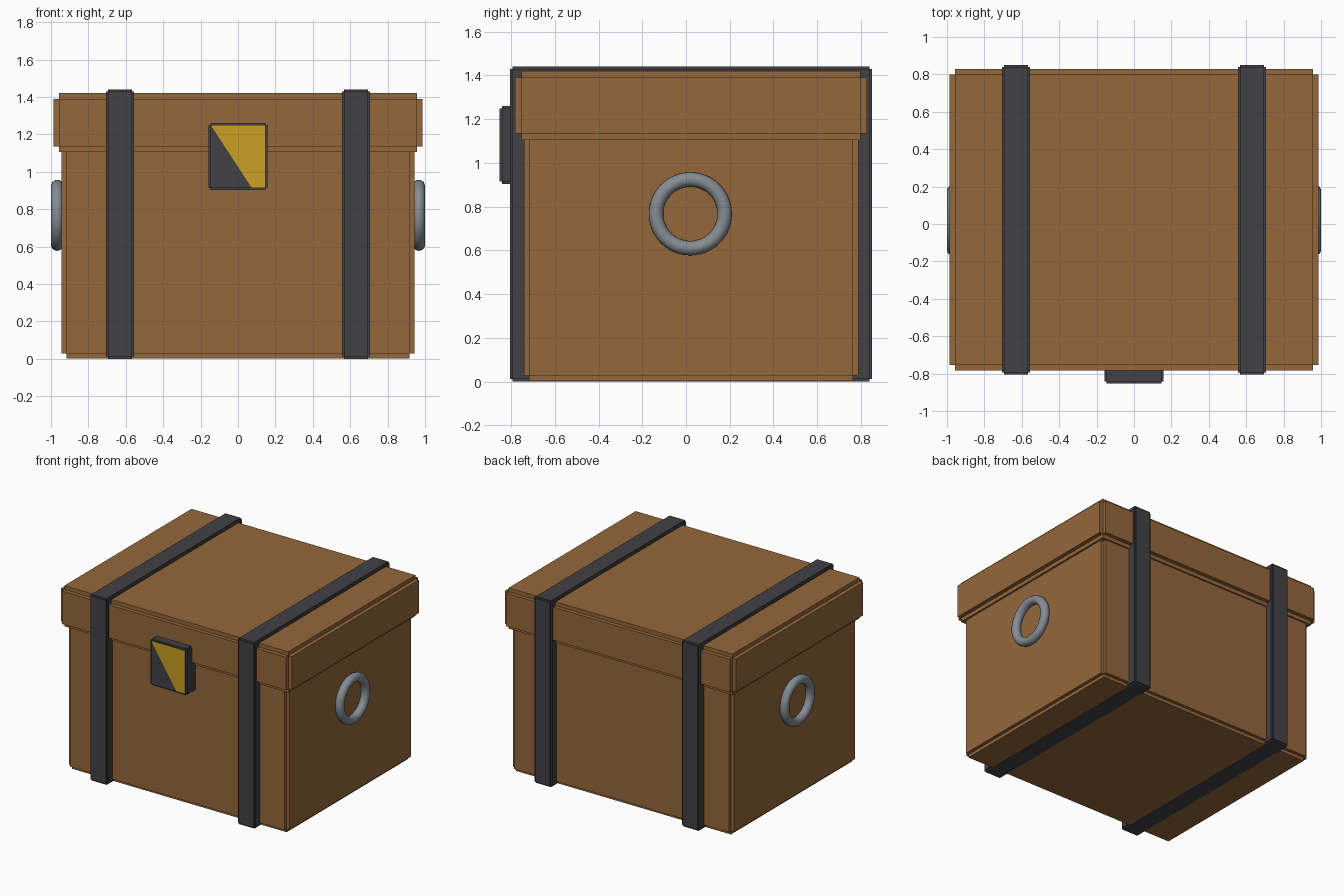
import bpy
import bmesh
import math
from mathutils import Vector

if "Cube" in bpy.data.objects:
    bpy.data.objects.remove(bpy.data.objects["Cube"])

YC = 0.023  # centre line of the chest in depth


def material(name, rgb):
    m = bpy.data.materials.new(name)
    m.diffuse_color = (*rgb, 1.0)
    m.use_nodes = True
    m.node_tree.nodes["Principled BSDF"].inputs["Base Color"].default_value = m.diffuse_color
    return m


WOOD = material("brown_wood", (0.30, 0.137, 0.043))
IRON = material("dark_iron", (0.054, 0.053, 0.060))
BRASS = material("yellow_brass", (0.60, 0.35, 0.018))
STEEL = material("grey_steel", (0.23, 0.265, 0.295))


def notched_box(name, lo, hi, notch, mats):
    """Box with a square rebate on every edge: a core with each side pushed out."""
    lo, hi = Vector(lo), Vector(hi)
    core = hi - lo - Vector((2 * notch,) * 3)
    bm = bmesh.new()
    bmesh.ops.create_cube(bm, size=1)
    for v in bm.verts:
        v.co = Vector(a * b for a, b in zip(v.co, core)) + (lo + hi) / 2
    bm.normal_update()
    sides = bmesh.ops.extrude_discrete_faces(bm, faces=bm.faces[:])["faces"]
    for f in sides:
        f.normal_update()
        push = f.normal * notch
        for v in f.verts:
            v.co += push
    bm.normal_update()
    me = bpy.data.meshes.new(name)
    bm.to_mesh(me)
    bm.free()
    ob = bpy.data.objects.new(name, me)
    bpy.context.collection.objects.link(ob)
    for m in mats:
        me.materials.append(m)
    return ob


# Wooden body and overhanging lid
notched_box("chest_body", (-0.943, YC - 0.765, 0.002), (0.943, YC + 0.765, 1.13), 0.025, [WOOD])
notched_box("chest_lid", (-0.987, YC - 0.806, 1.105), (0.987, YC + 0.806, 1.42), 0.03, [WOOD])

# Straps and ring handles, one of each per side
for side, s in (("left", -1), ("right", 1)):
    x = 0.631 * s
    notched_box("strap_" + side, (x - 0.076, YC - 0.828, 0.0),
                (x + 0.076, YC + 0.828, 1.44), 0.011, [IRON])

    bpy.ops.mesh.primitive_torus_add(
        location=(0.967 * s, YC - 0.003, 0.767), rotation=(0, math.pi / 2, 0),
        major_radius=0.157, minor_radius=0.033, major_segments=48, minor_segments=14)
    ring = bpy.context.object
    ring.name = "ring_handle_" + side
    ring.data.materials.append(STEEL)
    bpy.ops.object.shade_smooth()

# Lock block, its front cut along a slant with a brass upper right half
lock = notched_box("lock", (-0.157, -0.853, 0.903), (0.157, -0.70, 1.26), 0.011, [IRON, BRASS])
bm = bmesh.new()
bm.from_mesh(lock.data)
point, slant = Vector((-0.146, 0, 1.25)), Vector((0.345, 0, 0.225)).normalized()
front = [f for f in bm.faces if f.normal.y < -0.9 and f.calc_center_median().y < -0.85]
geom = front + [e for f in front for e in f.edges] + [v for f in front for v in f.verts]
bmesh.ops.bisect_plane(bm, geom=geom, plane_co=point, plane_no=slant)
bm.normal_update()
for f in bm.faces:
    c = f.calc_center_median()
    if f.normal.y < -0.9 and c.y < -0.85 and (c - point).dot(slant) > 0:
        f.material_index = 1
bm.to_mesh(lock.data)
bm.free()
